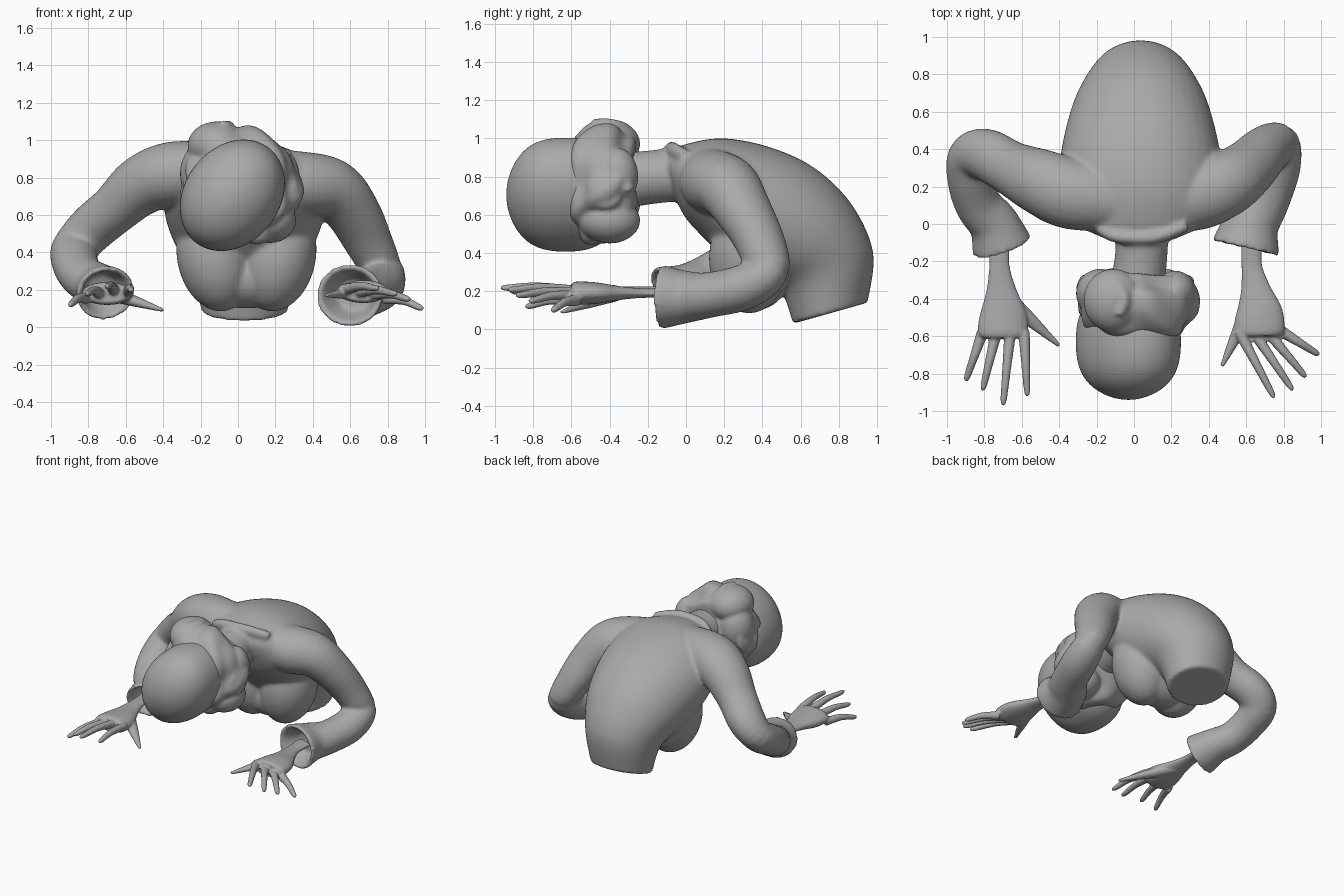
import bpy, bmesh
from math import sin, cos, pi, copysign
from mathutils import Vector, Matrix

old = bpy.data.objects.get("Cube")
if old:
    bpy.data.objects.remove(old)

clay = bpy.data.materials.new("clay grey")
clay.use_nodes = True
GREY = (0.4, 0.4, 0.4, 1)
clay.diffuse_color = GREY
clay.node_tree.nodes["Principled BSDF"].inputs["Base Color"].default_value = GREY


def finish(name, bm, voxel=0, relax=0):
    """Turn a bmesh into a smooth shaded object, fusing its pieces if asked."""
    bmesh.ops.recalc_face_normals(bm, faces=bm.faces)
    mesh = bpy.data.meshes.new(name)
    bm.to_mesh(mesh)
    bm.free()
    mesh.materials.append(clay)
    obj = bpy.data.objects.new(name, mesh)
    bpy.context.collection.objects.link(obj)
    if voxel:
        fuse = obj.modifiers.new("fuse", 'REMESH')
        fuse.mode = 'VOXEL'
        fuse.voxel_size = voxel
        fuse.use_smooth_shade = True
    if relax:
        soft = obj.modifiers.new("soften", 'SMOOTH')
        soft.iterations = relax
    bpy.ops.object.select_all(action='DESELECT')
    bpy.context.view_layer.objects.active = obj
    obj.select_set(True)
    bpy.ops.object.shade_smooth()
    return obj


def spline(rows, steps=5):
    """Catmull-Rom interpolation of rows of any width."""
    rows = [Vector(r) for r in rows]
    padded = [rows[0]] + rows + [rows[-1]]
    out = []
    for a, b, c, d in zip(padded, padded[1:], padded[2:], padded[3:]):
        for i in range(steps):
            t = i / steps
            out.append(b + (c - a) * t / 2 + (a * 2 - b * 5 + c * 4 - d) * t * t / 2
                       + (b * 3 - a - c * 3 + d) * t ** 3 / 2)
    return out + [rows[-1]]


def loft(bm, frames, sides=28):
    """Skin closed rings; each frame is a centre and two half axes."""
    rings = []
    for centre, u, v in frames:
        angles = [2 * pi * i / sides for i in range(sides)]
        rings.append([bm.verts.new(centre + u * cos(a) + v * sin(a)) for a in angles])
    for low, high in zip(rings, rings[1:]):
        for i in range(sides):
            j = (i + 1) % sides
            bm.faces.new((low[i], low[j], high[j], high[i]))
    bm.faces.new(rings[0])
    bm.faces.new(rings[-1])


def tube(bm, rows, flat=1.0, hollow=0, sides=24):
    """Round limb through rows of x, y, z, radius; hollow opens its far end."""
    path = spline(rows)
    frames = []
    for i, row in enumerate(path):
        ahead = path[min(i + 1, len(path) - 1)].xyz - path[max(i - 1, 0)].xyz
        side = ahead.cross((0, 0, 1)).normalized()
        up = side.cross(ahead).normalized()
        frames.append((row.xyz, side * row.w, up * row.w * flat))
    if hollow:
        centre, side, up = frames[-1]
        back = (path[-4].xyz - centre).normalized() * hollow
        frames.append((centre, side * 0.84, up * 0.84))
        frames.append((centre + back, side * 0.5, up * 0.5))
    loft(bm, frames, sides)


def ball(bm, centre, radii, tilt=0, detail=4):
    place = Matrix.Translation(centre) @ Matrix.Rotation(tilt, 4, 'Y') @ Matrix.Diagonal((*radii, 1))
    return bmesh.ops.create_icosphere(bm, subdivisions=detail, radius=1, matrix=place)["verts"]


# Torso: back y, back z, front y, front z, half width
spine = [(0.95, 0.14, 0.56, 0.03, 0.23), (0.98, 0.4, 0.5, 0.2, 0.28),
         (0.87, 0.65, 0.42, 0.24, 0.35), (0.68, 0.84, 0.32, 0.26, 0.4),
         (0.45, 0.95, 0.22, 0.34, 0.43), (0.2, 1.0, 0.12, 0.45, 0.42),
         (0.0, 0.97, 0.0, 0.58, 0.34), (-0.1, 0.92, -0.06, 0.7, 0.18)]
body = bmesh.new()
frames = []
for by, bz, fy, fz, half in spline(spine):
    back, front = Vector((0.035, by, bz)), Vector((0.035, fy, fz))
    frames.append(((back + front) / 2, Vector((half, 0, 0)), (back - front) / 2))
loft(body, frames, 40)

# Chest: one broad mass with two fuller sides
for side in (-1, 1):
    ball(body, (0.045 + side * 0.17, 0.33, 0.37), (0.2, 0.21, 0.29), side * 0.22)
ball(body, (0.045, 0.36, 0.26), (0.27, 0.17, 0.16))

# Sleeves
left_sleeve = [(0.1, 0.12, 0.81, 0.16), (0.33, 0.15, 0.77, 0.185), (0.5, 0.22, 0.74, 0.175),
               (0.61, 0.3, 0.62, 0.155), (0.7, 0.39, 0.45, 0.135), (0.77, 0.42, 0.3, 0.12),
               (0.76, 0.3, 0.22, 0.13), (0.7, 0.12, 0.18, 0.13), (0.63, 0, 0.17, 0.15),
               (0.595, -0.13, 0.17, 0.185)]
right_sleeve = [(-0.05, 0.12, 0.83, 0.16), (-0.33, 0.16, 0.82, 0.19), (-0.51, 0.23, 0.76, 0.175),
                (-0.66, 0.3, 0.63, 0.145), (-0.79, 0.37, 0.52, 0.14), (-0.87, 0.35, 0.42, 0.13),
                (-0.87, 0.22, 0.34, 0.125), (-0.83, 0.1, 0.27, 0.125), (-0.75, 0, 0.22, 0.135),
                (-0.705, -0.12, 0.18, 0.165)]
for sleeve in (left_sleeve, right_sleeve):
    tube(body, sleeve, 0.92, 0.12)

# Neck
tube(body, [(0.04, 0.05, 0.82, 0.15), (0.04, -0.15, 0.8, 0.14), (0.01, -0.4, 0.77, 0.15)])

# Collar flap on the nape
tube(body, [(-0.18, -0.03, 0.89, 0.03), (-0.08, -0.07, 0.93, 0.035),
            (0.12, -0.07, 0.94, 0.035), (0.28, -0.01, 0.91, 0.03)], 1.2)
finish("robed_body", body, 0.013, 9)


# Hands
def hand(name, wrist, palm, thumb, fingers):
    bm = bmesh.new()
    wrist, palm = Vector(wrist), Vector(palm)
    tube(bm, [(*(wrist + Vector((0, 0.14, 0))), 0.06), (*wrist, 0.055),
              (*wrist.lerp(palm, 0.5), 0.08), (*palm, 0.125),
              (*(palm + Vector((0, -0.1, 0))), 0.135), (*(palm + Vector((0, -0.13, 0))), 0.11)], 0.45)
    for i, tip in enumerate(fingers):
        tip = Vector(tip)
        root = palm + Vector((0.074 * i - 0.11, -0.1, (tip.z - palm.z) * 0.4))
        knuckle = root.lerp(tip, 0.5) + Vector((0, 0, 0.015))
        tube(bm, [(*root, 0.032), (*knuckle, 0.024), (*root.lerp(tip, 0.9), 0.018), (*tip, 0.009)], sides=12)
    tip = Vector(thumb)
    root = wrist.lerp(palm, 0.6)
    tube(bm, [(*root, 0.055), (*root.lerp(tip, 0.5), 0.037), (*tip, 0.012)], 0.8, sides=12)
    finish(name, bm, 0.008, 3)


hand("left_hand", (0.63, -0.22, 0.19), (0.67, -0.47, 0.19), (0.47, -0.76, 0.17),
     [(0.75, -0.93, 0.21), (0.85, -0.89, 0.18), (0.92, -0.82, 0.15), (0.99, -0.7, 0.1)])
hand("right_hand", (-0.72, -0.22, 0.2), (-0.7, -0.48, 0.18), (-0.4, -0.65, 0.09),
     [(-0.9, -0.84, 0.12), (-0.81, -0.89, 0.18), (-0.7, -0.97, 0.22), (-0.57, -0.92, 0.2)])

# Bowed head, blunt at the crown
head = bmesh.new()
centre = Vector((-0.03, -0.63, 0.705))
for vert in ball(head, centre, (0.255, 0.31, 0.32), 0.65, 5):
    reach = (vert.co.y - centre.y) / 0.31
    vert.co.y = centre.y + copysign(abs(reach) ** 0.9, reach) * 0.31
    side = 1 + 0.17 * reach * reach * (1 - reach * reach)
    vert.co.x = centre.x + (vert.co.x - centre.x) * side
    vert.co.z = centre.z + (vert.co.z - centre.z) * side
finish("head", head)

# Gathered hair: a rippled drum with a topknot and curled locks
hair = bmesh.new()
middle = Vector((0.01, -0.435, 0.75))
for vert in ball(hair, middle, (0.315, 0.2, 0.305), 0, 5):
    p = vert.co - middle
    bulge = 1 + 0.05 * sin(p.x * 24 + p.y * 15) + 0.05 * sin(p.z * 26 - p.y * 20 + p.x * 8)
    round_off = (1 - min(abs(p.y) / 0.2, 1) ** 2 + 0.02) ** -0.2
    p = Vector((p.x * round_off, copysign(abs(p.y / 0.2) ** 0.8, p.y) * 0.185, p.z * round_off))
    vert.co = middle + p * bulge
ball(hair, (-0.11, -0.41, 0.97), (0.16, 0.17, 0.13))
ball(hair, (0.22, -0.36, 0.8), (0.11, 0.11, 0.15))
ball(hair, (0.17, -0.4, 0.57), (0.14, 0.16, 0.12))
ball(hair, (-0.18, -0.37, 0.82), (0.13, 0.13, 0.17))


def lock(centre, size, turn, normal):
    spin = Vector(normal).to_track_quat('Z', 'Y')
    rows = []
    for i in range(9):
        a = turn + i * 0.75
        reach = size * (1 - i * 0.07)
        rows.append((*(Vector(centre) + spin @ Vector((reach * cos(a), reach * sin(a), 0))), 0.035))
    tube(hair, rows, sides=10)


lock((-0.15, -0.4, 1.04), 0.11, 1, (-0.3, 0.1, 1))
lock((0.29, -0.41, 0.72), 0.11, 0, (1, 0, 0.1))
lock((-0.26, -0.4, 0.75), 0.11, 2, (-1, 0, 0.1))
finish("gathered_hair", hair, 0.011, 5)
